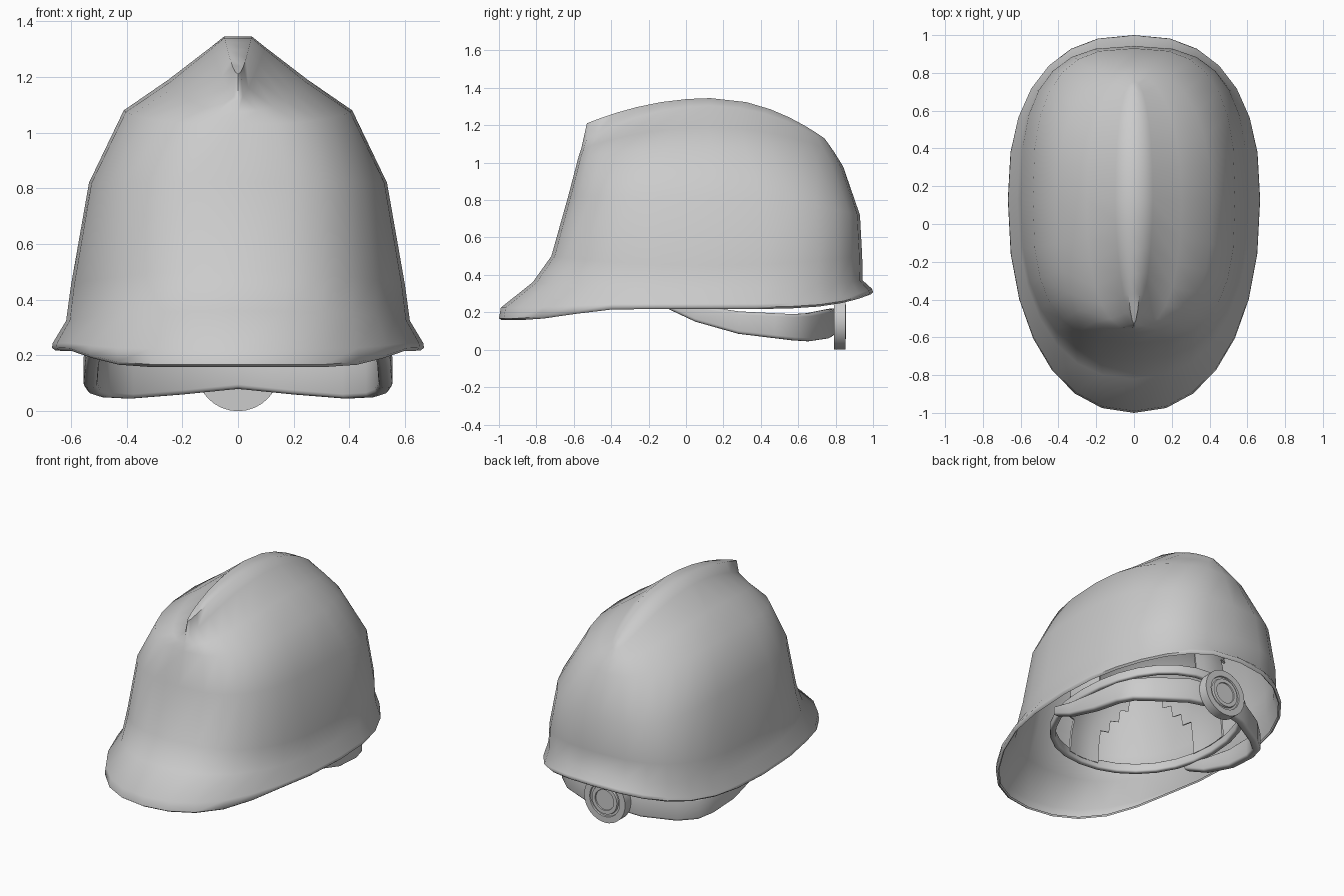
import bpy, math

if "Cube" in bpy.data.objects:
    bpy.data.objects.remove(bpy.data.objects["Cube"])

N = 28


def make(name, verts, faces, thick=0.0, offset=-1.0, angle=50, bevel=0.0):
    me = bpy.data.meshes.new(name)
    me.from_pydata(verts, [], faces)
    ob = bpy.data.objects.new(name, me)
    bpy.context.collection.objects.link(ob)
    bpy.ops.object.select_all(action='DESELECT')
    ob.select_set(True)
    bpy.context.view_layer.objects.active = ob
    if thick:
        m = ob.modifiers.new("thick", 'SOLIDIFY')
        m.thickness, m.offset = thick, offset
        bpy.ops.object.modifier_apply(modifier="thick")
    if bevel:
        m = ob.modifiers.new("round", 'BEVEL')
        m.width, m.segments = bevel, 3
        bpy.ops.object.modifier_apply(modifier="round")
    bpy.ops.object.shade_smooth_by_angle(angle=math.radians(angle))
    return ob


def ring(w, yf, yb, zf, zs, zb, nf, nb, brim=False, yc=0.13, count=N):
    """Plan outline: rounder or squarer at front and back, heights front/side/back."""
    pts = []
    for i in range(count):
        t = 2 * math.pi * i / count
        s, c = math.sin(t), -math.cos(t)
        front = c < 0
        e = 2 / (nf if front else nb)
        u = abs(c) ** e
        x = math.copysign(abs(s) ** e * w, s) if abs(s) > 1e-6 else 0
        y = yc + ((yf if front else yb) - yc) * u
        k = u * u
        if brim:  # flat low peak in front, late upturn behind
            q = min(max((u - 0.42) / 0.5, 0), 1)
            k = q * q * (3 - 2 * q) if front else u ** 4.5
        pts.append((x, y, zs + ((zf if front else zb) - zs) * k))
    return pts


def loft(rings, count=N):
    faces = []
    for r in range(len(rings) - 1):
        for i in range(count):
            j = (i + 1) % count
            a, b = r * count, (r + 1) * count
            faces.append((a + i, a + j, b + j, b + i))
    return [p for q in rings for p in q], faces


# Shell: brim edge, brim root, walls, shoulder, ridge base, ridge crest
rings = [
    ring(0.655, -0.985, 0.99, 0.158, 0.217, 0.297, 2.2, 2.4, True),
    ring(0.668, -1.0, 1.0, 0.168, 0.228, 0.308, 2.2, 2.4, True),
    ring(0.665, -0.99, 0.995, 0.225, 0.245, 0.325, 2.2, 2.4, True),
    ring(0.617, -0.82, 0.945, 0.36, 0.325, 0.37, 2.3, 2.7),
    ring(0.60, -0.72, 0.942, 0.50, 0.45, 0.50, 2.5, 2.8),
    ring(0.535, -0.63, 0.93, 0.82, 0.82, 0.72, 2.8, 2.8),
    ring(0.41, -0.575, 0.84, 1.03, 1.08, 0.98, 2.7, 2.2),
    ring(0.25, -0.56, 0.79, 1.075, 1.19, 1.06, 2.4, 2.2),
    ring(0.10, -0.55, 0.755, 1.12, 1.305, 1.11, 1.7, 2.2),
    ring(0.05, -0.53, 0.74, 1.21, 1.345, 1.13, 1.8, 2.6),
]
verts, faces = loft(rings)
base = (len(rings) - 1) * N
for i in range(N // 2):
    quad = [i, i + 1, N - i - 1, (N - i) % N]
    faces.append([base + k for k in dict.fromkeys(quad)])
make("helmet_shell", verts, faces, 0.012, angle=60)

# Slim headband inside the shell
lo = ring(0.51, -0.50, 0.74, 0.26, 0.24, 0.27, 2.1, 2.2)
make("headband", *loft([lo, [(x, y, z + 0.06) for x, y, z in lo]]), 0.035, 0, 60, 0.012)


def strip(name, left, right, thick, bevel=0.0):
    n = len(left)
    make(name, left + right,
         [(i, i + 1, n + i + 1, n + i) for i in range(n - 1)], thick, 0, 60, bevel)


# Nape strap: x, y, bottom, top from the temple to the middle of the back
half = [(0.51, -0.12, 0.23, 0.29), (0.525, 0.05, 0.15, 0.24), (0.53, 0.28, 0.085, 0.205),
        (0.515, 0.47, 0.062, 0.195), (0.48, 0.57, 0.05, 0.19), (0.39, 0.65, 0.045, 0.195),
        (0.2, 0.75, 0.06, 0.215), (0, 0.78, 0.08, 0.22)]
full = half + [(-x, y, b, t) for x, y, b, t in half[-2::-1]]
strip("nape_strap", [(x, y, b) for x, y, b, t in full],
      [(x, y, t) for x, y, b, t in full], 0.05, 0.016)

# Cradle: domed liner with four arched openings between its straps
C, R = 56, 14
hs = [r / R for r in range(R + 1)]
cv, cf = loft([[(0.5 * math.cos(h * 1.5) * math.cos(2 * math.pi * i / C),
                 0.12 + 0.61 * math.cos(h * 1.5) * math.sin(2 * math.pi * i / C),
                 0.29 + 0.66 * math.sin(h * 1.5)) for i in range(C)] for h in hs], C)
keep = []
for n, f in enumerate(cf):
    d = ((n % C) + 0.5) * 360 / C % 90 - 45
    h = (n // C + 0.5) / R
    if (d / 34) ** 2 + (h / 0.42) ** 2 > 1:
        keep.append(f)
keep.append(range(R * C, R * C + C))
make("cradle", cv, keep, 0.012, -1, 40)

# Adjuster knob: lathed disc with a groove around a raised centre
prof = [(0.0, 0.79), (0.15, 0.79), (0.15, 0.852), (0.11, 0.852), (0.108, 0.842),
        (0.095, 0.842), (0.092, 0.855), (0.068, 0.855), (0.066, 0.848), (0.0, 0.848)]
S = 32
kv, kf = loft([[(max(r, 1e-4) * math.cos(2 * math.pi * i / S), y,
                 0.15 + max(r, 1e-4) * math.sin(2 * math.pi * i / S)) for i in range(S)]
               for r, y in prof], S)
make("adjuster_knob", kv, kf, angle=30)
